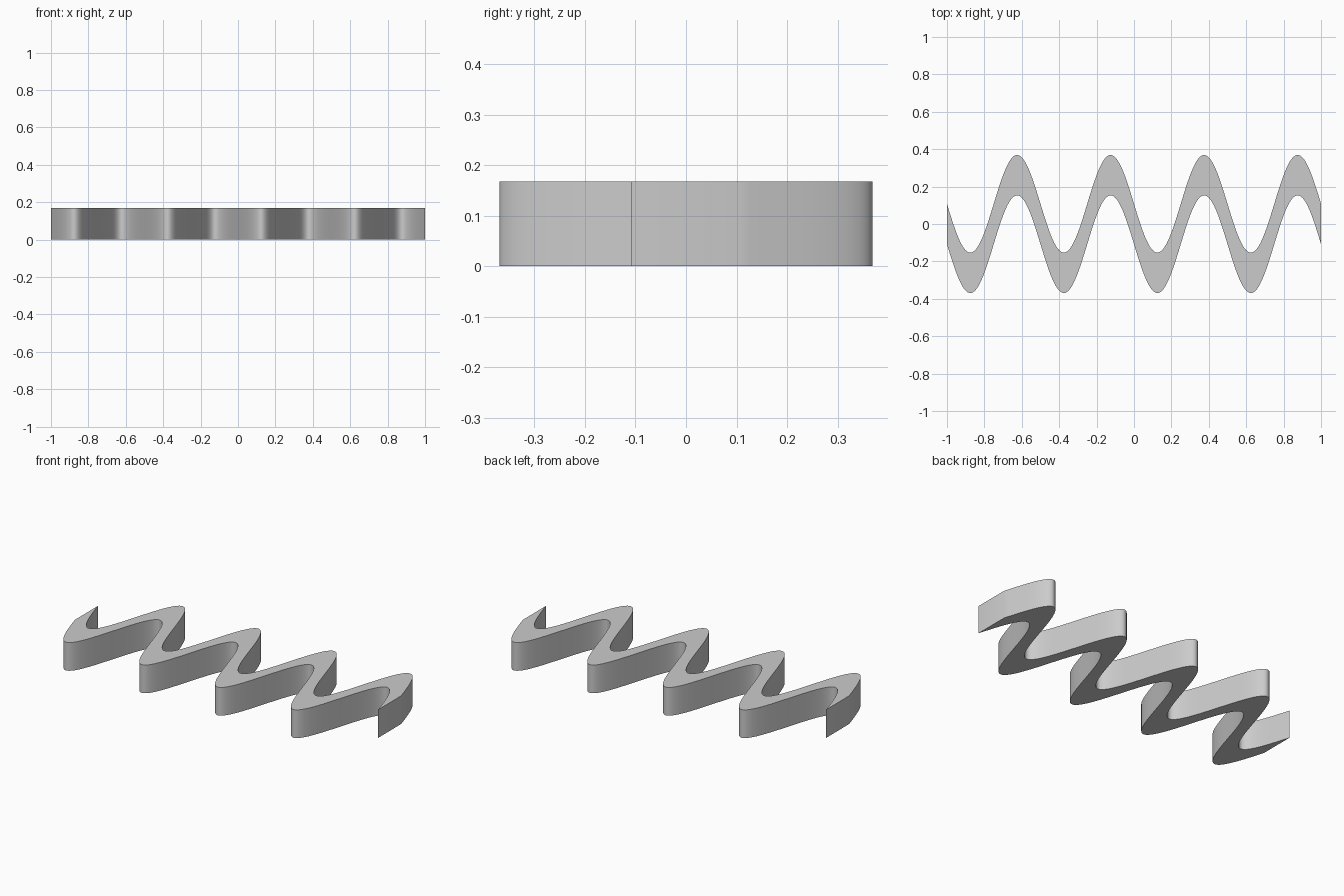
import bpy
import bmesh
from math import sin, pi, radians

cube = bpy.data.objects.get("Cube")
if cube:
    bpy.data.objects.remove(cube, do_unlink=True)

LENGTH, HEIGHT = 2.0, 0.168
WAVES, AMPLITUDE, HALF_WIDTH = 4, 0.261, 0.108
STEPS = 320

grey = bpy.data.materials.new("plain grey")
grey.use_nodes = True
colour = (0.6, 0.6, 0.6, 1)
grey.diffuse_color = colour
grey.node_tree.nodes["Principled BSDF"].inputs["Base Color"].default_value = colour

# Flat wavy strip, swept along x
bm = bmesh.new()
pairs = []
for i in range(STEPS + 1):
    t = i / STEPS
    x = (t - 0.5) * LENGTH
    y = -AMPLITUDE * sin(2 * pi * WAVES * t)
    pairs.append([bm.verts.new((x, y + side * HALF_WIDTH, 0)) for side in (-1, 1)])
for (a, b), (c, d) in zip(pairs, pairs[1:]):
    bm.faces.new((a, c, d, b))

# Raise the strip into a solid band
raised = bmesh.ops.extrude_face_region(bm, geom=bm.faces[:], use_keep_orig=True)
top_verts = [g for g in raised["geom"] if isinstance(g, bmesh.types.BMVert)]
bmesh.ops.translate(bm, verts=top_verts, vec=(0, 0, HEIGHT))
bmesh.ops.recalc_face_normals(bm, faces=bm.faces[:])

mesh = bpy.data.meshes.new("wavy_band")
bm.to_mesh(mesh)
bm.free()
mesh.materials.append(grey)
band = bpy.data.objects.new("wavy_band", mesh)
bpy.context.collection.objects.link(band)

# Smooth walls with crisp rims and ends
bpy.ops.object.select_all(action="DESELECT")
band.select_set(True)
bpy.context.view_layer.objects.active = band
bpy.ops.object.shade_smooth_by_angle(angle=radians(35))
